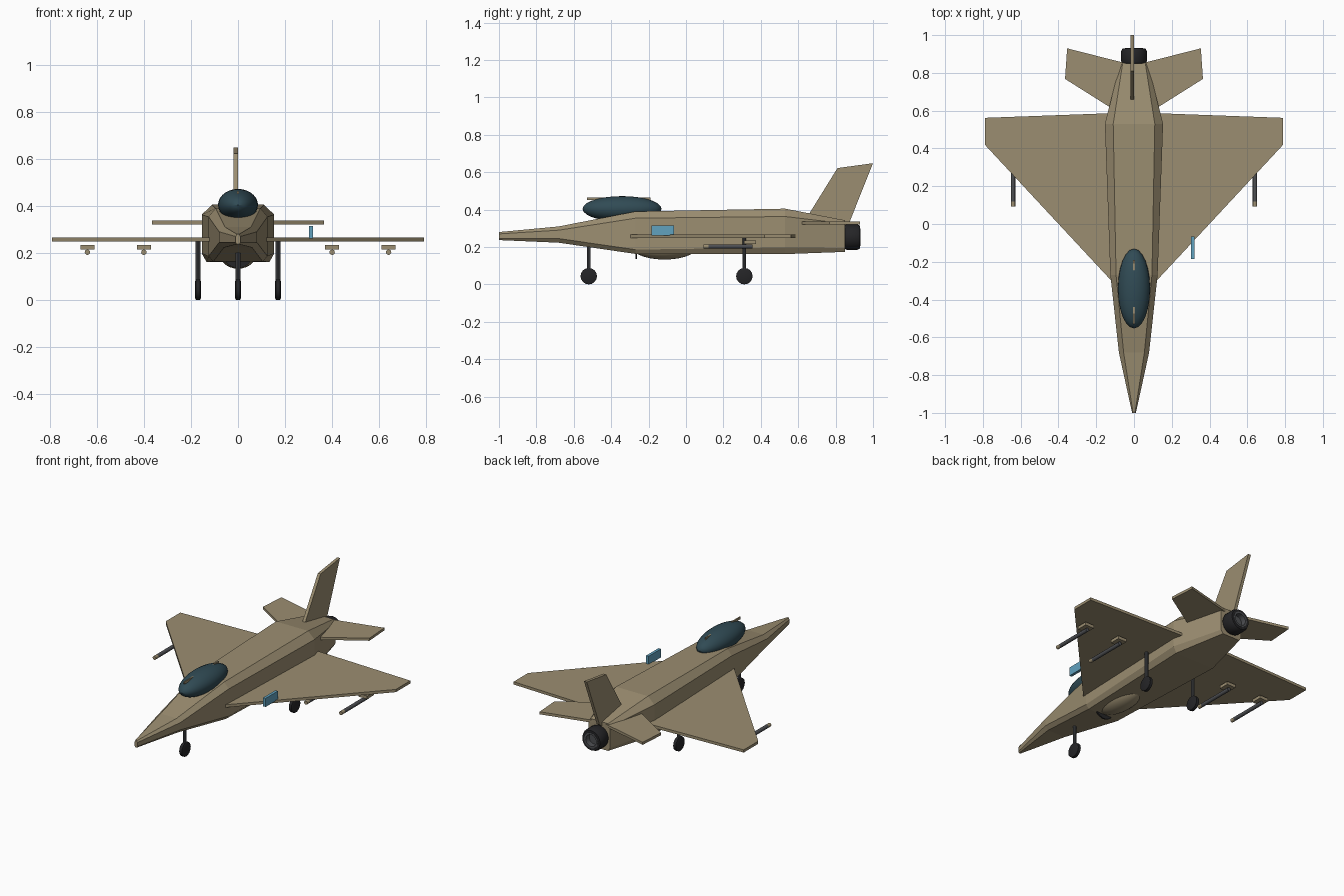
import bpy, bmesh, math
from mathutils import Matrix

if "Cube" in bpy.data.objects:
    bpy.data.objects.remove(bpy.data.objects["Cube"])


def material(name, rgb):
    m = bpy.data.materials.new(name)
    m.diffuse_color = (*rgb, 1)
    m.use_nodes = True
    m.node_tree.nodes["Principled BSDF"].inputs["Base Color"].default_value = m.diffuse_color
    return m


TAN = material("tan_paint", (0.33, 0.27, 0.165))
GLASS = material("dark_glass", (0.03, 0.07, 0.09))
BLACK = material("black", (0.018, 0.018, 0.02))
STEEL = material("dark_steel", (0.075, 0.078, 0.085))
BLUE = material("blue_panel", (0.12, 0.36, 0.52))


def finish(name, bm, mat, smooth=False):
    bmesh.ops.recalc_face_normals(bm, faces=bm.faces)
    me = bpy.data.meshes.new(name)
    bm.to_mesh(me)
    bm.free()
    me.materials.append(mat)
    ob = bpy.data.objects.new(name, me)
    bpy.context.collection.objects.link(ob)
    if smooth:
        bpy.ops.object.select_all(action='DESELECT')
        ob.select_set(True)
        bpy.context.view_layer.objects.active = ob
        bpy.ops.object.shade_smooth_by_angle(angle=math.radians(35))
    return ob


def loft(name, rings, mat, smooth=False):
    """Skin a list of closed rings and cap both ends."""
    bm = bmesh.new()
    vs = [[bm.verts.new(p) for p in r] for r in rings]
    n = len(rings[0])
    for a, b in zip(vs, vs[1:]):
        for i in range(n):
            j = (i + 1) % n
            bm.faces.new((a[i], a[j], b[j], b[i]))
    bm.faces.new(vs[0])
    bm.faces.new(vs[-1])
    return finish(name, bm, mat, smooth)


def box(name, lo, hi, mat):
    xy = [(lo[0], lo[1]), (hi[0], lo[1]), (hi[0], hi[1]), (lo[0], hi[1])]
    return loft(name, [[(x, y, z) for x, y in xy] for z in (lo[2], hi[2])], mat)


def ellipsoid(name, centre, radii, mat):
    bm = bmesh.new()
    m = Matrix.Translation(centre) @ Matrix.Diagonal((*radii, 1))
    bmesh.ops.create_uvsphere(bm, u_segments=24, v_segments=14, radius=1, matrix=m)
    return finish(name, bm, mat, True)


def turned(name, centre, axis, profile, mat, sides=16):
    """Turned part: profile of (radius, distance along axis)."""
    rings = []
    for r, d in profile:
        ring = []
        for i in range(sides):
            a = 2 * math.pi * i / sides
            u, v = r * math.cos(a), r * math.sin(a)
            off = {'X': (d, u, v), 'Y': (u, d, v), 'Z': (u, v, d)}[axis]
            ring.append([c + o for c, o in zip(centre, off)])
        rings.append(ring)
    return loft(name, rings, mat, True)


# Fuselage: eight-sided sections (y, top half width, half width, bottom half width, z levels)
stations = [
    (-1.00, .005, .010, .005, .280, .270, .245, .237),
    (-0.68, .055, .080, .060, .310, .290, .245, .223),
    (-0.27, .095, .125, .105, .390, .354, .186, .163),
    (0.53, .110, .154, .134, .405, .363, .198, .162),
    (0.85, .060, .073, .060, .343, .325, .195, .174)]
rings = []
for y, tw, w, bw, top, zu, zl, bot in stations:
    right = [(bw, bot), (w, zl), (w, zu), (tw, top)]
    rings.append([(x, y, z) for x, z in right + [(-x, z) for x, z in reversed(right)]])
loft("fuselage", rings, TAN)

# Wings and tailplanes
wing = [(.08, -.343), (.79, .42), (.79, .562), (.08, .588)]
tail = [(.04, .563), (.365, .768), (.354, .93), (.04, .85)]
for side, label in ((1, "right"), (-1, "left")):
    for part, outline, lo, hi in (("wing", wing, .249, .266), ("tailplane", tail, .321, .337)):
        loft(f"{label}_{part}", [[(side * x, y, z) for x, y in outline] for z in (lo, hi)], TAN)

# Tail fin
fin = [(.63, .34), (.655, .372), (.81, .622), (1.0, .648), (.875, .335), (.83, .30)]
loft("tail_fin", [[(x, y, z) for y, z in fin] for x in (-.019, 0)], TAN)

# Canopy with its frame bar
ellipsoid("canopy", (0, -.342, .404), (.085, .211, .068), GLASS)
box("canopy_frame", (-.004, -.53, .45), (.004, -.19, .464), TAN)

# Belly intake and its mouth
ellipsoid("belly_intake", (0, -.115, .2), (.08, .175, .067), TAN)
turned("intake_mouth", (0, -.265, .2), 'Y', [(.064, -.004), (.064, .004)], BLACK, 24)

# Exhaust nozzle with an inner ring
turned("nozzle", (0, 0, .253), 'Y',
       [(.05, .84), (.062, .848), (.068, .86), (.068, .915), (.061, .93),
        (.046, .93), (.040, .865)], BLACK, 20)
turned("nozzle_ring", (0, 0, .253), 'Y',
       [(.047, .90), (.047, .932), (.036, .932), (.034, .90)], STEEL, 20)

# Landing gear
for label, x, y, top in (("nose", 0, -.52, .22), ("right", .17, .312, .255), ("left", -.17, .312, .255)):
    turned(f"{label}_wheel", (x, y, .044), 'X',
           [(.034, -.013), (.044, -.009), (.044, .009), (.034, .013)], BLACK)
    turned(f"{label}_gear_leg", (x, y, 0), 'Z', [(.010, .044), (.010, top)], STEEL, 10)

# Underwing pylons and missiles
for x in (-.64, -.40, .40, .64):
    label = f"{'left' if x < 0 else 'right'}_{'outer' if abs(x) > .5 else 'inner'}"
    box(f"{label}_pylon", (x - .03, .31, .215), (x + .03, .375, .234), TAN)
    turned(f"{label}_missile", (x, 0, .203), 'Y', [(.0115, .12), (.0115, .355)], STEEL, 12)
    turned(f"{label}_missile_nose", (x, 0, .203), 'Y', [(.0115, .093), (.0115, .122)], TAN, 12)

# Small blue panel on the right wing
box("blue_panel", (.302, -.185, .262), (.319, -.065, .315), BLUE)
